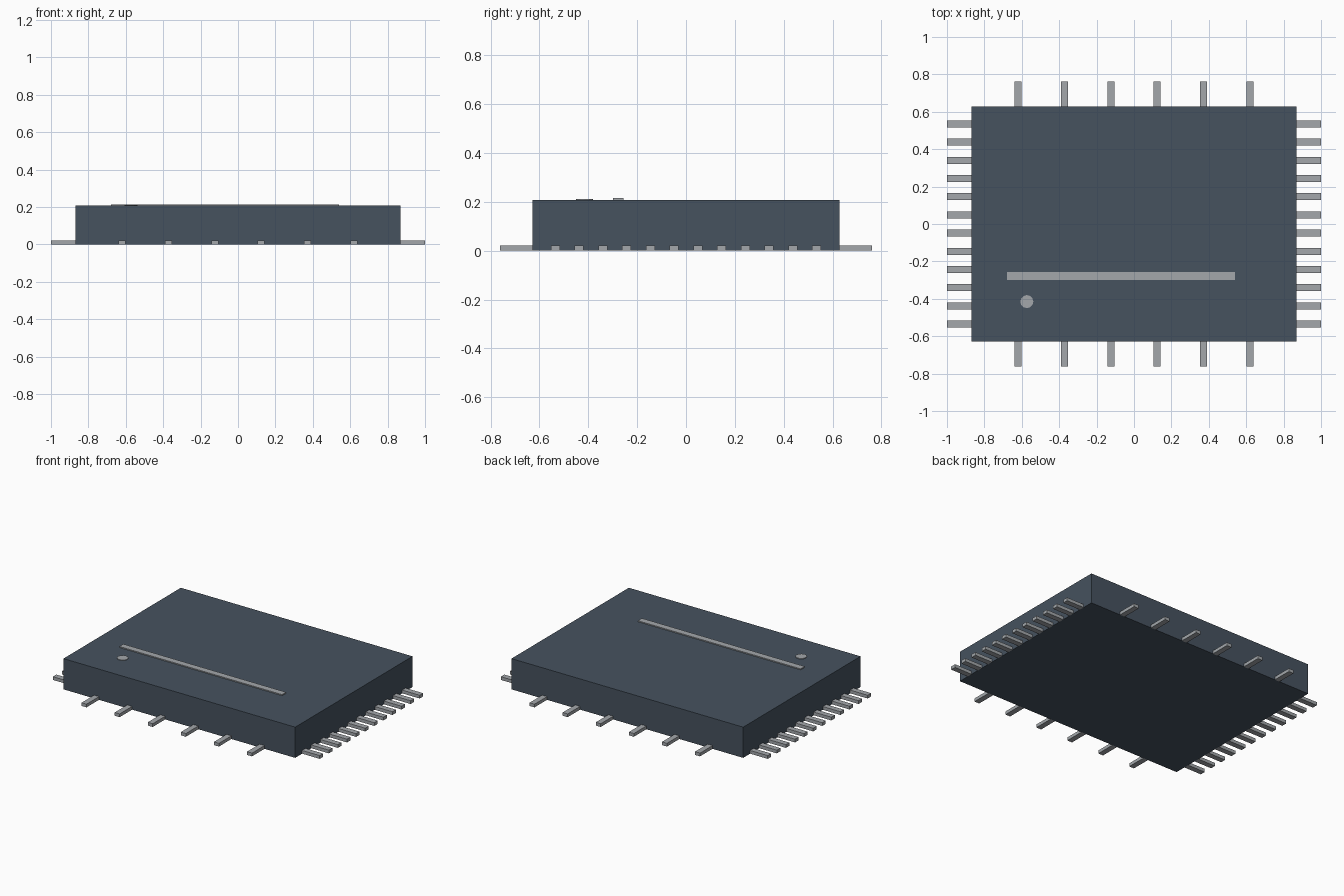
import bpy
import bmesh
from mathutils import Matrix, Vector

cube = bpy.data.objects.get("Cube")
if cube:
    bpy.data.objects.remove(cube, do_unlink=True)


def material(name, colour):
    mat = bpy.data.materials.new(name)
    mat.use_nodes = True
    mat.diffuse_color = colour
    mat.node_tree.nodes["Principled BSDF"].inputs["Base Color"].default_value = colour
    return mat


def finish(name, bm, mat):
    mesh = bpy.data.meshes.new(name)
    bm.to_mesh(mesh)
    bm.free()
    mesh.materials.append(mat)
    obj = bpy.data.objects.new(name, mesh)
    bpy.context.collection.objects.link(obj)
    return obj


def add_box(bm, low, high):
    low, high = Vector(low), Vector(high)
    place = Matrix.Translation((low + high) / 2) @ Matrix.Diagonal((*(high - low), 1))
    bmesh.ops.create_cube(bm, size=1, matrix=place)


def box(name, low, high, mat):
    bm = bmesh.new()
    add_box(bm, low, high)
    return finish(name, bm, mat)


slate = material("slate casing", (0.061, 0.084, 0.114, 1))
metal = material("pale metal", (0.366, 0.386, 0.407, 1))

HALF_X, HALF_Y, TOP = 0.868, 0.628, 0.208
REACH_X, REACH_Y = 1.0, 0.762
PIN_HALF, PIN_TOP = 0.0185, 0.022

# Casing
box("casing", (-HALF_X, -HALF_Y, 0), (HALF_X, HALF_Y, TOP), slate)


# Rows of contact pins, one object per side
def pin_row(name, count, span, inner, outer, along_x):
    bm = bmesh.new()
    for i in range(count):
        centre = span * (2 * i / (count - 1) - 1)
        across = (centre - PIN_HALF, centre + PIN_HALF)
        out = sorted((inner, outer))
        xs, ys = (across, out) if along_x else (out, across)
        add_box(bm, (xs[0], ys[0], 0), (xs[1], ys[1], PIN_TOP))
    finish(name, bm, metal)


for side, sign in (("left", 1), ("right", -1)):
    pin_row(side + "_pins", 12, 0.535, sign * HALF_X, sign * REACH_X, False)
for side, sign in (("back", 1), ("front", -1)):
    pin_row(side + "_pins", 6, 0.62, sign * HALF_Y, sign * REACH_Y, True)

# Raised marking bar on the lid
box("marking_bar", (-0.68, -0.299, TOP), (0.54, -0.256, TOP + 0.007), metal)

# Round marker dot beside the first pin
bm = bmesh.new()
bmesh.ops.create_cone(bm, cap_ends=True, segments=12, radius1=0.035, radius2=0.035,
                      depth=0.004, matrix=Matrix.Translation((-0.573, -0.415, TOP + 0.002)))
finish("marker_dot", bm, metal)
